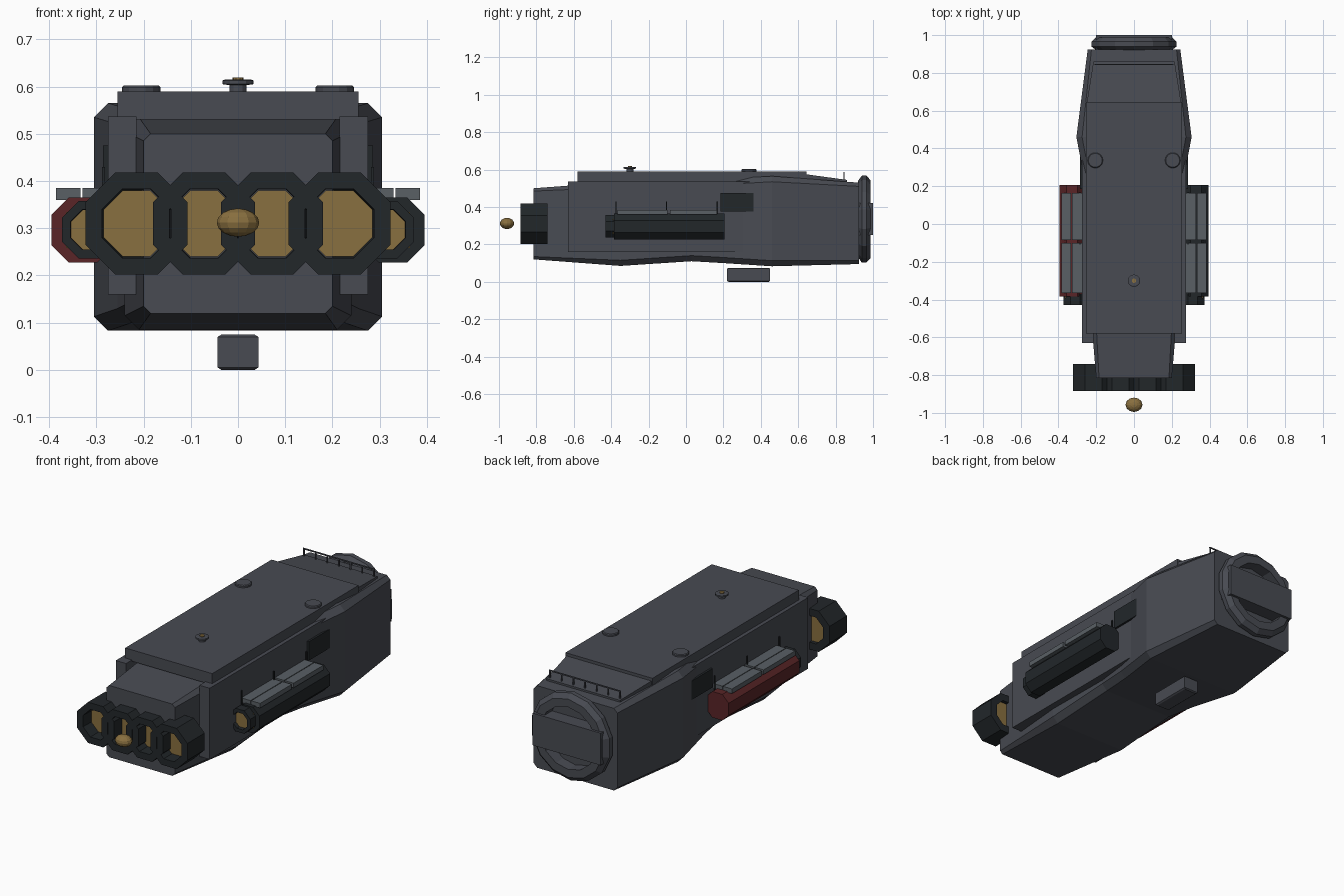
import bpy, bmesh, math

if "Cube" in bpy.data.objects:
    bpy.data.objects.remove(bpy.data.objects["Cube"])


def material(name, rgb):
    m = bpy.data.materials.new(name)
    m.diffuse_color = (*rgb, 1)
    m.use_nodes = True
    m.node_tree.nodes["Principled BSDF"].inputs["Base Color"].default_value = m.diffuse_color
    return m


HULL = material("hull_grey", (0.065, 0.07, 0.085))
DARK = material("dark_metal", (0.016, 0.02, 0.023))
GOLD = material("gold", (0.25, 0.16, 0.05))
RED = material("red_paint", (0.1, 0.018, 0.02))
PALE = material("pale_panel", (0.1, 0.115, 0.13))


def loft(name, rings, mat, closed=False):
    """Skin equal-length rings of points; cap the ends or close into a loop."""
    bm = bmesh.new()
    vs = [[bm.verts.new(p) for p in r] for r in rings]
    n = len(vs[0])
    pairs = list(zip(vs, vs[1:]))
    if closed:
        pairs.append((vs[-1], vs[0]))
    else:
        bm.faces.new(vs[0])
        bm.faces.new(vs[-1])
    for a, b in pairs:
        for i in range(n):
            j = (i + 1) % n
            bm.faces.new((a[i], a[j], b[j], b[i]))
    bmesh.ops.recalc_face_normals(bm, faces=bm.faces)
    me = bpy.data.meshes.new(name)
    bm.to_mesh(me)
    bm.free()
    me.materials.append(mat)
    ob = bpy.data.objects.new(name, me)
    bpy.context.collection.objects.link(ob)
    return ob


def section(y, x0, x1, z0, z1, c):
    """Chamfered rectangle at a given y."""
    return [(x0 + c, y, z0), (x1 - c, y, z0), (x1, y, z0 + c), (x1, y, z1 - c),
            (x1 - c, y, z1), (x0 + c, y, z1), (x0, y, z1 - c), (x0, y, z0 + c)]


def box(name, x0, x1, y0, y1, z0, z1, mat):
    return loft(name, [[(x, y, z) for x, y in ((x0, y0), (x1, y0), (x1, y1), (x0, y1))]
                       for z in (z0, z1)], mat)


def circle_y(cx, y, cz, r, n):
    return [(cx + r * math.cos(2 * math.pi * (i + .5) / n), y,
             cz + r * math.sin(2 * math.pi * (i + .5) / n)) for i in range(n)]


def turned_y(name, cx, cz, profile, n, mat, closed=False):
    return loft(name, [circle_y(cx, y, cz, r, n) for y, r in profile], mat, closed)


def turned_z(name, cx, cy, profile, n, mat):
    return loft(name, [[(cx + r * math.cos(2 * math.pi * i / n),
                         cy + r * math.sin(2 * math.pi * i / n), z)
                        for i in range(n)] for z, r in profile], mat)


# Main hull, swelling towards the rear
loft("hull", [section(y, -w, w, z0, z1, c) for y, w, z0, z1, c in (
    (-0.815, 0.2, 0.12, 0.50, 0.015),
    (-0.35, 0.24, 0.085, 0.535, 0.03),
    (0.03, 0.235, 0.11, 0.54, 0.03),
    (0.2, 0.255, 0.10, 0.55, 0.03),
    (0.46, 0.305, 0.083, 0.565, 0.03),
    (0.925, 0.245, 0.095, 0.53, 0.02))], HULL)

# Top armour: three abutting plates
for a, b in ((-0.58, -0.17), (-0.17, 0.24), (0.24, 0.645)):
    box("top_plate", -0.255, 0.255, a, b, 0.53, 0.59, HULL)

# Sloping rear deck
loft("rear_deck", [[(-w, y, z0), (w, y, z0), (w, y, z1), (-w, y, z1)]
                   for y, w, z0, z1 in ((0.64, 0.25, 0.5, 0.575),
                                        (0.86, 0.215, 0.5, 0.545))], HULL)

# Rear railing
box("rail_bar", -0.21, 0.21, 0.842, 0.848, 0.582, 0.588, HULL)
for i in range(7):
    x = -0.205 + i * 0.41 / 6
    box("rail_post", x - .003, x + .003, 0.842, 0.848, 0.54, 0.585, HULL)

# Front engine rings with recessed gold dishes
for x in (-0.215, -0.072, 0.072, 0.215):
    k = 1 / math.cos(math.pi / 8)
    turned_y("engine_ring", x, 0.31,
             [(-0.885, 0.108 * k), (-0.74, 0.108 * k),
              (-0.74, 0.07 * k), (-0.885, 0.073 * k)], 8, DARK, True)
    turned_y("engine_dish", x, 0.31,
             [(-0.82, 0.076), (-0.76, 0.076)], 8, GOLD)

# Gold sensor ball ahead of the nose
bpy.ops.mesh.primitive_uv_sphere_add(segments=12, ring_count=8, radius=1,
                                     location=(0, -0.957, 0.312))
ball = bpy.context.object
ball.name = "sensor_ball"
ball.scale = (0.045, 0.038, 0.03)
ball.data.materials.append(GOLD)

# Rear docking ring and the slab across it
turned_y("docking_ring", 0, 0.335,
         [(0.92, 0.205), (0.94, 0.232), (0.965, 0.232), (0.987, 0.208),
          (0.987, 0.165), (0.92, 0.165)], 14, HULL, True)
box("docking_slab", -0.2, 0.2, 0.92, 1.0, 0.25, 0.42, HULL)

# Belly pod
loft("belly_pod", [[(x, y, z) for x, y in ((-w, 0.335 - d), (w, 0.335 - d),
                                           (w, 0.335 + d), (-w, 0.335 + d))]
                   for z, w, d in ((0, 0.035, 0.108), (0.005, 0.043, 0.115),
                                   (0.07, 0.043, 0.115), (0.075, 0.035, 0.108))], HULL)

# Roof hatches and mast
for x in (-0.205, 0.205):
    turned_z("roof_hatch", x, 0.337, [(0.58, 0.041), (0.598, 0.041), (0.602, 0.037)], 14, HULL)
turned_z("roof_mast", 0, -0.3, [(0.58, 0.018), (0.603, 0.018), (0.605, 0.033),
                                (0.613, 0.033), (0.615, 0.027)], 12, HULL)
turned_z("mast_lamp", 0, -0.3, [(0.612, 0.012), (0.619, 0.012)], 10, GOLD)

# Both sides: armour, pods, thrusters and panels
for s, pod_mat in ((1, DARK), (-1, RED)):
    def side_box(name, x0, x1, y0, y1, z0, z1, mat):
        return box(name, min(s * x0, s * x1), max(s * x0, s * x1), y0, y1, z0, z1, mat)

    side_box("side_armour", 0.215, 0.275, -0.63, 0.34, 0.16, 0.537, HULL)
    side_box("side_vent", 0.24, 0.286, 0.185, 0.39, 0.375, 0.475, DARK)
    xs = sorted((s * 0.262, s * 0.395))
    loft("side_pod", [section(y, *xs, 0.227, 0.365, 0.037)
                      for y in (-0.385, 0.207)], pod_mat)
    turned_y("pod_thruster", s * 0.312, 0.297,
             [(-0.43, 0.066), (-0.37, 0.066), (-0.37, 0.043), (-0.43, 0.046)], 8, DARK, True)
    turned_y("pod_thruster_dish", s * 0.312, 0.297, [(-0.41, 0.05), (-0.38, 0.05)], 8, GOLD)
    # Gold plate beside the thruster
    side_box("pod_gold_plate", 0.335, 0.364, -0.392, -0.38, 0.258, 0.334, GOLD)
    for y0, y1 in ((-0.365, -0.1), (-0.085, 0.165)):
        for x0, x1 in ((0.27, 0.329), (0.333, 0.385)):
            side_box("pod_panel", x0, x1, y0, y1, 0.36, 0.385, PALE)
    for y in (-0.375, -0.105, 0.167):
        side_box("pod_antenna", 0.282, 0.288, y - .003, y + .003, 0.35, 0.43, DARK)
